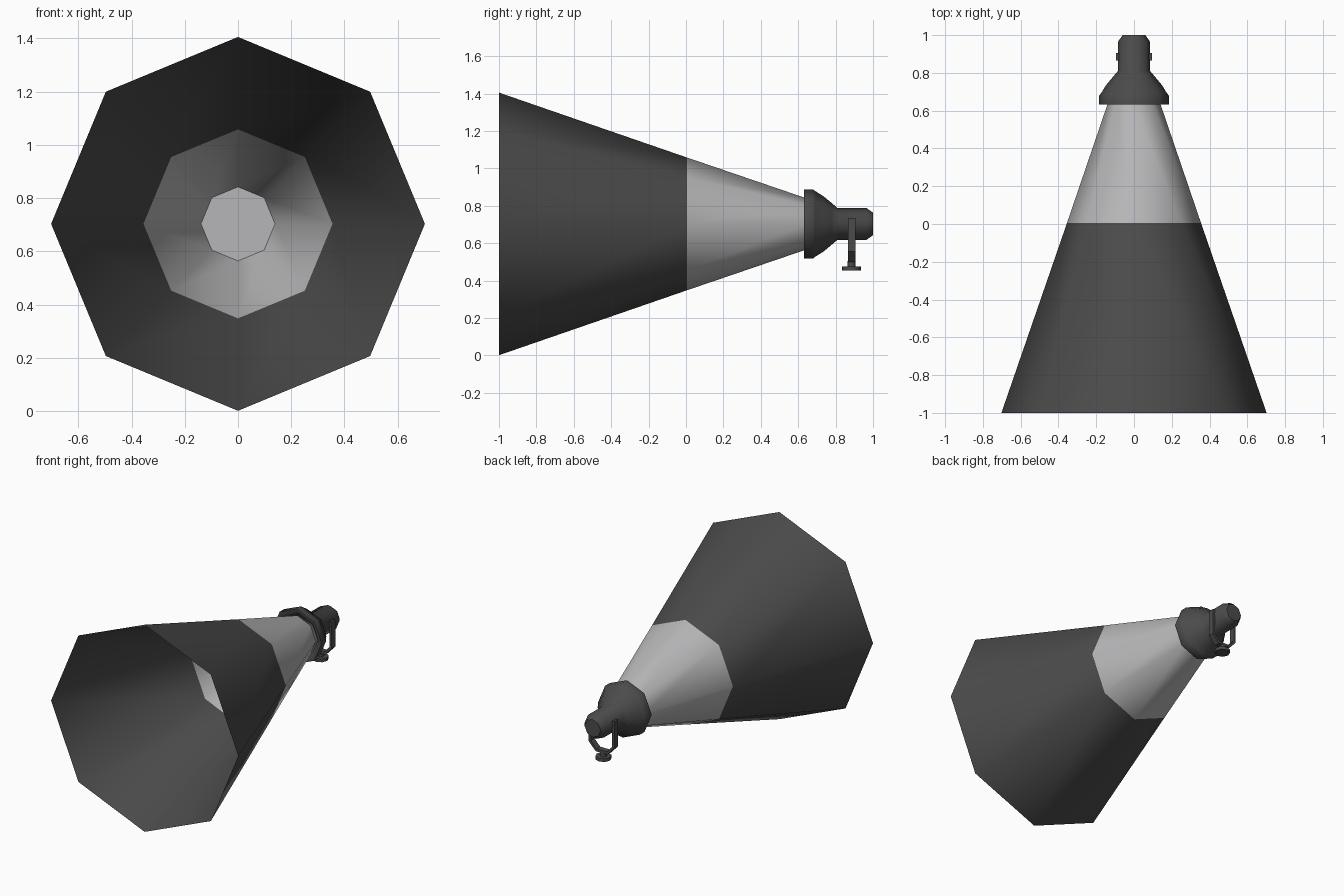
import bpy, bmesh, math

if "Cube" in bpy.data.objects:
    bpy.data.objects.remove(bpy.data.objects["Cube"])

CZ = 0.703   # height of the lamp axis
SIDES = 8


def material(name, rgb):
    m = bpy.data.materials.new(name)
    m.diffuse_color = (*rgb, 1)
    m.use_nodes = True
    m.node_tree.nodes["Principled BSDF"].inputs["Base Color"].default_value = m.diffuse_color
    return m


DARK = material("dark grey", (0.07, 0.07, 0.07))
LIGHT = material("light grey", (0.47, 0.47, 0.48))


def finish(name, bm, mats, angle):
    me = bpy.data.meshes.new(name)
    bm.to_mesh(me)
    bm.free()
    ob = bpy.data.objects.new(name, me)
    bpy.context.collection.objects.link(ob)
    for m in mats:
        me.materials.append(m)
    bpy.ops.object.select_all(action='DESELECT')
    ob.select_set(True)
    bpy.context.view_layer.objects.active = ob
    if angle:
        bpy.ops.object.shade_smooth_by_angle(angle=math.radians(angle))
    return ob


def lathe(name, profile, mats, angle, cap_end=False, lit_from=None):
    """Octagonal rings (y, radius) along the lamp axis."""
    bm = bmesh.new()
    rings = []
    for y, r in profile:
        rings.append([bm.verts.new((r * math.cos(a), y, CZ + r * math.sin(a)))
                      for a in (2 * math.pi * i / SIDES for i in range(SIDES))])
    for k in range(len(rings) - 1):
        a, b = rings[k], rings[k + 1]
        for i in range(SIDES):
            j = (i + 1) % SIDES
            f = bm.faces.new((a[i], b[i], b[j], a[j]))
            if lit_from is not None and profile[k][0] >= lit_from:
                f.material_index = 1
    if cap_end:
        bm.faces.new(rings[-1])
    bmesh.ops.recalc_face_normals(bm, faces=bm.faces)
    return finish(name, bm, mats, angle)


# Open beam cone: dark outer half, light half near the lamp
lathe("beam_cone", [(-1, 0.702), (0.005, 0.355), (0.635, 0.14)],
      [DARK, LIGHT], 60, lit_from=0)

# Lens disc closing the cone
lathe("lens", [(0.634, 0.14), (0.637, 0.139)], [LIGHT], 0, cap_end=True)

# Lamp housing: front rim, bell and rear barrel
lathe("lamp_housing",
      [(0.66, 0.135), (0.632, 0.165), (0.632, 0.185), (0.68, 0.185), (0.69, 0.176),
       (0.735, 0.148), (0.775, 0.115), (0.81, 0.085), (0.965, 0.085), (1.0, 0.06)],
      [DARK], 50, cap_end=True)

# U-shaped yoke strip swept across x
half_out = [(0.096, 0.735), (0.096, 0.555), (0.045, 0.5)]
half_in = [(0.08, 0.735), (0.08, 0.562), (0.038, 0.517)]
outer = half_out + [(-x, z) for x, z in reversed(half_out)]
inner = half_in + [(-x, z) for x, z in reversed(half_in)]
bm = bmesh.new()
vo = [[bm.verts.new((x, y, z)) for x, z in pts]
      for pts in (outer, inner) for y in (0.865, 0.905)]
loops = [vo[0], vo[1], vo[3], vo[2]]
for a, b in zip(loops, loops[1:] + loops[:1]):
    for i in range(len(outer) - 1):
        bm.faces.new((a[i], a[i + 1], b[i + 1], b[i]))
for i in (0, -1):
    bm.faces.new([l[i] for l in loops])
bmesh.ops.recalc_face_normals(bm, faces=bm.faces)
finish("yoke", bm, [DARK], 0)


def cylinder(name, loc, r, depth, rot=(0, 0, 0)):
    bpy.ops.mesh.primitive_cylinder_add(vertices=8, radius=r, depth=depth,
                                        location=loc, rotation=rot)
    ob = bpy.context.object
    ob.name = name
    ob.data.materials.append(DARK)
    bpy.ops.object.shade_smooth_by_angle(angle=math.radians(50))


# Mounting stem and foot under the yoke
cylinder("mount_stem", (0, 0.885, 0.489), 0.022, 0.034)
cylinder("mount_foot", (0, 0.885, 0.464), 0.05, 0.022)
